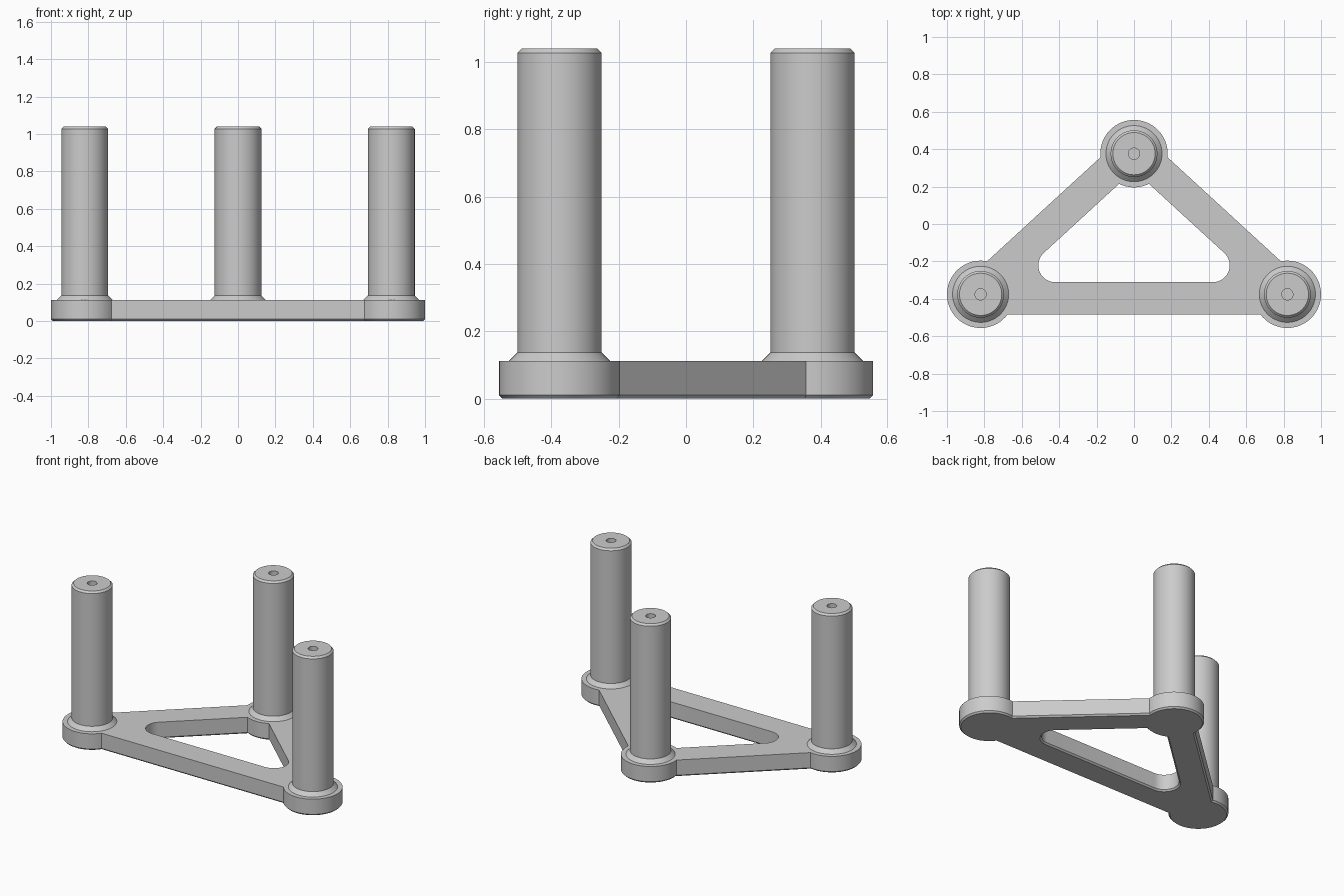
import bpy, bmesh, math
from mathutils import Vector

if "Cube" in bpy.data.objects:
    bpy.data.objects.remove(bpy.data.objects["Cube"])

POSTS = [Vector((-0.82, -0.376)), Vector((0.82, -0.376)), Vector((0.0, 0.376))]
PAD_R, OUT, INN, FILLET = 0.18, 0.107, 0.065, 0.09
PLATE_H, CHAMFER = 0.112, 0.01

grey = bpy.data.materials.new("grey")
grey.diffuse_color = (0.6, 0.6, 0.6, 1)
grey.use_nodes = True
grey.node_tree.nodes["Principled BSDF"].inputs["Base Color"].default_value = grey.diffuse_color


def finish(bm, name):
    bmesh.ops.recalc_face_normals(bm, faces=bm.faces)
    mesh = bpy.data.meshes.new(name)
    bm.to_mesh(mesh)
    bm.free()
    mesh.materials.append(grey)
    obj = bpy.data.objects.new(name, mesh)
    bpy.context.collection.objects.link(obj)
    bpy.ops.object.select_all(action='DESELECT')
    bpy.context.view_layer.objects.active = obj
    obj.select_set(True)
    bpy.ops.object.shade_smooth_by_angle(angle=math.radians(25))
    return obj


def arc(c, r, a0, a1, n):
    return [(c[0] + r * math.cos(a0 + (a1 - a0) * i / n),
             c[1] + r * math.sin(a0 + (a1 - a0) * i / n)) for i in range(n + 1)]


def heading(a, b):
    return math.atan2(b.y - a.y, b.x - a.x)


def outer_outline(inset):
    """Round pads joined by straight arms."""
    pts, r = [], PAD_R - inset
    swing = math.asin((OUT - inset) / r)
    for i, p in enumerate(POSTS):
        a0 = heading(p, POSTS[i - 1]) + swing
        a1 = heading(p, POSTS[(i + 1) % 3]) - swing
        while a1 < a0:
            a1 += 2 * math.pi
        pts += arc(p, r, a0, a1, 40)
    return pts


def hole_outline(inset):
    """Triangular window: two rounded corners and the rear pad's edge."""
    left, right, rear = POSTS
    slope = heading(left, rear)
    d = INN + FILLET
    cy = left.y + d
    cx = left.x + d / math.tan(slope / 2)
    r = FILLET + inset
    pts = arc((cx, cy), r, math.pi / 2 + slope, 1.5 * math.pi, 16)
    pts += arc((-cx, cy), r, -math.pi / 2, math.pi / 2 - slope, 16)
    swing = math.asin((INN - inset) / (PAD_R - inset))
    pts += arc(rear, PAD_R - inset, -slope - swing, slope + swing - math.pi, 12)
    return pts


# base plate with chamfered underside
bm = bmesh.new()
rims = {0: [], 2: []}
for outline in (outer_outline, hole_outline):
    rings = [[bm.verts.new((x, y, z)) for x, y in outline(inset)]
             for inset, z in ((CHAMFER, 0), (0, CHAMFER), (0, PLATE_H))]
    for lo, hi in zip(rings, rings[1:]):
        for i in range(len(lo)):
            bm.faces.new((lo[i - 1], lo[i], hi[i], hi[i - 1]))
    for k in rims:
        rims[k] += [bm.edges.get((rings[k][i - 1], rings[k][i]))
                    for i in range(len(rings[k]))]
for edges in rims.values():
    bmesh.ops.triangle_fill(bm, use_beauty=True, use_dissolve=False, edges=edges)
finish(bm, "base_plate")


# posts: flared foot, chamfered top, pilot hole
PROFILE = [(0, PLATE_H - 0.01), (0.15, PLATE_H - 0.01), (0.15, PLATE_H), (0.125, 0.137),
           (0.125, 1.028), (0.113, 1.04), (0.03, 1.04), (0.03, 0.80), (0, 0.80)]


def post(name, p):
    bm = bmesh.new()
    verts = [bm.verts.new((r, 0, z)) for r, z in PROFILE]
    edges = [bm.edges.new(e) for e in zip(verts, verts[1:])]
    bmesh.ops.spin(bm, geom=verts + edges, cent=(0, 0, 0), axis=(0, 0, 1),
                   angle=2 * math.pi, steps=56, use_duplicate=False)
    bmesh.ops.remove_doubles(bm, verts=bm.verts, dist=1e-5)
    bmesh.ops.translate(bm, verts=bm.verts, vec=(p.x, p.y, 0))
    finish(bm, name)


for name, p in zip(("left_post", "right_post", "rear_post"), POSTS):
    post(name, p)
